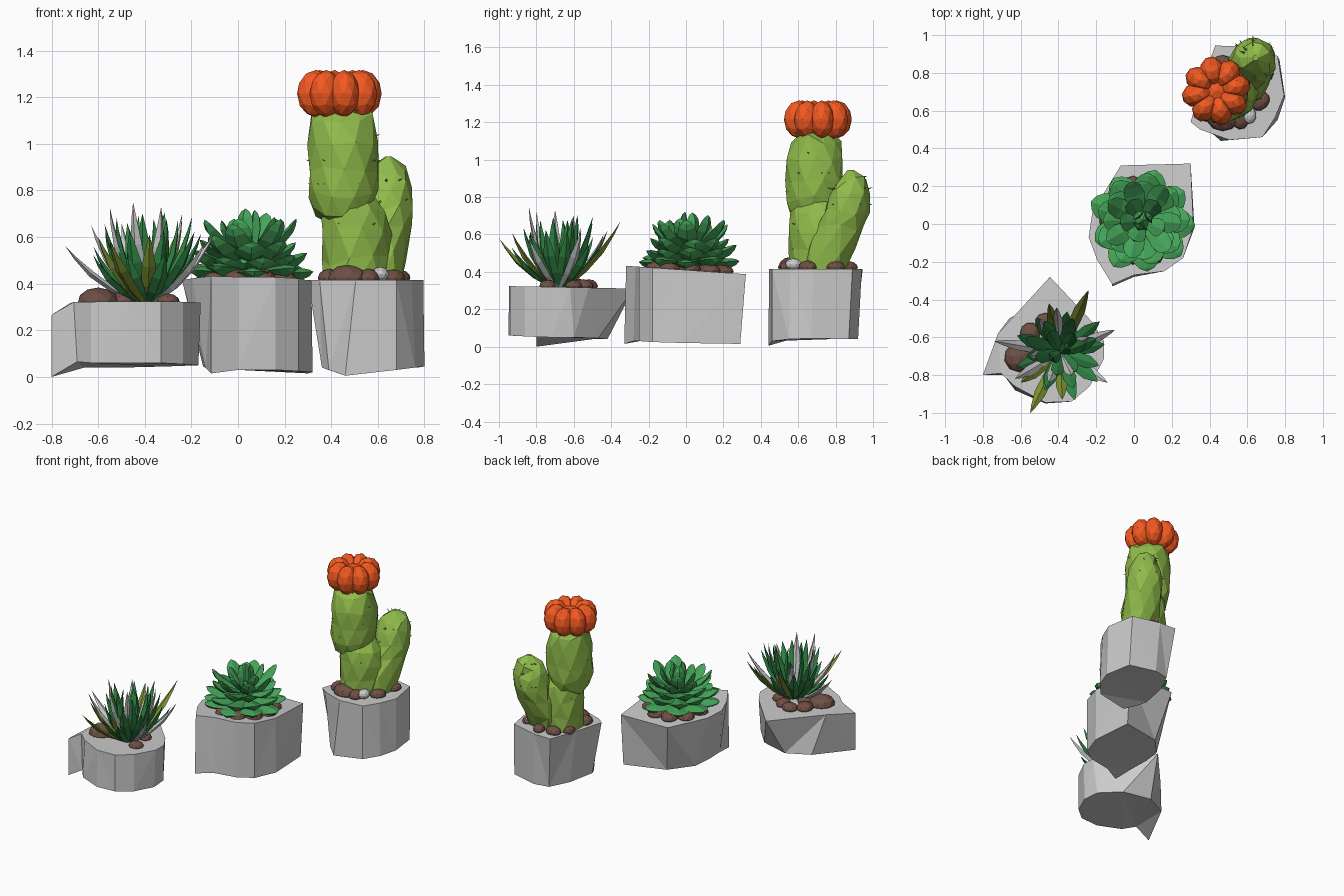
import bpy, bmesh, math, random
from mathutils import Vector, Matrix

if "Cube" in bpy.data.objects:
    bpy.data.objects.remove(bpy.data.objects["Cube"])

random.seed(7)
TAU = 2 * math.pi


def material(name, rgb):
    m = bpy.data.materials.new(name)
    m.diffuse_color = (*rgb, 1)
    m.use_nodes = True
    m.node_tree.nodes["Principled BSDF"].inputs["Base Color"].default_value = m.diffuse_color
    return m


BROWN = material("stone_brown", (0.16, 0.08, 0.06))
DARK = material("leaf_dark_green", (0.03, 0.24, 0.06))
OLIVE = material("leaf_olive", (0.2, 0.28, 0.03))
GREEN = material("rosette_green", (0.06, 0.38, 0.1))
LIME = material("cactus_green", (0.28, 0.5, 0.07))
ORANGE = material("bloom_orange", (0.9, 0.1, 0.015))


def finish(name, bm, mat=None):
    bmesh.ops.remove_doubles(bm, verts=bm.verts, dist=0.0004)
    bmesh.ops.recalc_face_normals(bm, faces=bm.faces)
    me = bpy.data.meshes.new(name)
    bm.to_mesh(me)
    bm.free()
    ob = bpy.data.objects.new(name, me)
    bpy.context.collection.objects.link(ob)
    if mat:
        me.materials.append(mat)
    return ob


def loft(bm, rings):
    vs = [[bm.verts.new(p) for p in r] for r in rings]
    n = len(vs[0])
    for a, b in zip(vs, vs[1:]):
        for i in range(n):
            j = (i + 1) % n
            bm.faces.new((a[i], a[j], b[j], b[i]))
    bm.faces.new(vs[0][::-1])
    bm.faces.new(vs[-1])


def pot(name, top, bottom, z0, slope, drops={}):
    bm = bmesh.new()
    rim = [(x, y, z0 + slope * y - drops.get(i, 0)) for i, (x, y) in enumerate(top)]
    loft(bm, [bottom, rim])
    bmesh.ops.triangulate(bm, faces=bm.faces)
    finish(name, bm)


def ellipsoid(bm, c, s, turn=0, sub=2):
    mat = Matrix.Translation(c) @ Matrix.Rotation(turn, 4, 'Z') @ Matrix.Diagonal((*s, 1))
    bmesh.ops.create_icosphere(bm, subdivisions=sub, radius=1, matrix=mat)


def leaf(bm, base, tip, width, thick, sag, profile):
    base, tip = Vector(base), Vector(tip)
    d = (tip - base).normalized()
    side = d.cross(Vector((0, 0, 1))).normalized()
    up = side.cross(d)
    rings = []
    for t, w in profile:
        c = base.lerp(tip, t) - up * sag * 4 * t * (1 - t)
        sw, st = side * width / 2 * w, up * thick / 2 * w
        rings.append([c + sw, c + st * 0.6, c - sw, c - st])
    loft(bm, rings)


# Faceted concrete pots
pot("low_pot",
    [(-.445, -.28), (-.22, -.52), (-.16, -.62), (-.16, -.715), (-.235, -.86), (-.33, -.94),
     (-.47, -.945), (-.63, -.86), (-.705, -.79), (-.8, -.8), (-.72, -.58)],
    [(-.5, -.42, .04), (-.3, -.47, .045), (-.18, -.6, .05), (-.17, -.72, .05), (-.235, -.86, .055),
     (-.33, -.94, .06), (-.47, -.95, .06), (-.63, -.88, .06), (-.69, -.8, .065), (-.8, -.8, .0),
     (-.66, -.5, .04)], .305, -.02, {9: .055})
pot("middle_pot",
    [(-.07, .31), (.3, .32), (.315, -.02), (.26, -.18), (.16, -.25), (0, -.27),
     (-.115, -.32), (-.195, -.19), (-.24, -.07), (-.22, .065)],
    [(0, .22, .03), (.3, .29, .015), (.32, -.02, .02), (.26, -.18, .025), (.16, -.25, .03),
     (0, -.28, .03), (-.115, -.33, .015), (-.14, -.19, .04), (-.15, -.05, .045), (-.13, .08, .04)],
    .41, -.07)
pot("tall_pot",
    [(.43, .945), (.56, .94), (.76, .89), (.795, .68), (.745, .56), (.68, .46),
     (.505, .445), (.35, .5), (.3, .54), (.36, .75)],
    [(.47, .9, .04), (.58, .92, .04), (.77, .87, .04), (.8, .67, .045), (.76, .55, .04),
     (.68, .46, .03), (.46, .44, .005), (.39, .5, .03), (.36, .56, .04), (.4, .76, .04)],
    .415, 0)

# Brown stones
bm = bmesh.new()
for x, y, r in [(-.6, -.7, .09), (-.47, -.52, .055), (-.55, -.58, .06), (-.4, -.55, .055),
                (-.3, -.74, .05), (-.5, -.66, .06), (-.33, -.6, .05)]:
    ellipsoid(bm, (x, y, .325), (r, r * .9, r * .65), x * 20)
finish("low_pot_stones", bm, BROWN)
bm = bmesh.new()
for i in range(10):
    a = i * TAU / 10
    x, y = .05 + .16 * math.cos(a), .02 + .17 * math.sin(a)
    ellipsoid(bm, (x, y, .415 - .07 * y), (.075, .06, .04), a)
finish("middle_pot_stones", bm, BROWN)
bm = bmesh.new()
for x, y, r in [(.47, .56, .085), (.39, .6, .06), (.56, .56, .06), (.67, .65, .055), (.4, .77, .05),
                (.47, .85, .055), (.57, .87, .05), (.7, .8, .05)]:
    ellipsoid(bm, (x, y, .425), (r, r * .8, r * .65), x * 20)
finish("tall_pot_stones", bm, BROWN)

# Pale pebbles
bm = bmesh.new()
ellipsoid(bm, (.61, .575, .44), (.038, .045, .032))
finish("pale_pebble", bm)

# Spiky aloe
SPIKE = [(0, .55), (.3, .95), (.6, 1), (.85, .45), (1, .01)]
AX, AY, AZ = -.39, -.68, .32


def aloe_leaves(name, mat, tips, width):
    bm = bmesh.new()
    for x, y, z in tips:
        base = (AX + (x - AX) * .1, AY + (y - AY) * .1, AZ)
        leaf(bm, base, (x, y, z), width, .035, .025, SPIKE)
    finish(name, bm, mat)


green_tips = []
for n, r, z in [(9, .25, .57), (8, .21, .65), (6, .13, .68), (2, .04, .66)]:
    for i in range(n):
        a = (i + random.uniform(-.3, .3)) * TAU / n + r * 9
        q = r * random.uniform(.85, 1.1)
        green_tips.append((AX + q * math.cos(a), AY + q * math.sin(a), z + random.uniform(-.05, .05)))
aloe_leaves("aloe_green_leaves", DARK, green_tips, .068)
aloe_leaves("aloe_grey_leaves", None,
            [(-.14, -.84, .58), (-.1, -.56, .62), (-.74, -.62, .56), (-.45, -.84, .75), (-.55, -.7, .73),
             (-.33, -.8, .73), (-.24, -.6, .7), (-.5, -.5, .66), (-.63, -.82, .65), (-.41, -.44, .6)], .052)
aloe_leaves("aloe_olive_leaves", OLIVE,
            [(-.55, -1.0, .58), (-.24, -.35, .67), (-.6, -.84, .6), (-.38, -.93, .61), (-.45, -.42, .62)], .06)

# Rosette succulent: plump flat petals below, sharper upright ones above
PETAL = [(0, .45), (.25, .75), (.55, 1), (.8, .85), (.93, .5), (1, .02)]
bm = bmesh.new()
for n, r, z, bz, w, th, sag in [(9, .285, .465, .45, .16, .075, .005), (9, .255, .53, .48, .15, .07, .02),
                                (8, .215, .595, .51, .14, .06, .02), (7, .215, .67, .53, .11, .05, .025),
                                (5, .12, .69, .54, .1, .045, .015), (3, .03, .72, .54, .08, .05, .01)]:
    for i in range(n):
        a = (i + random.uniform(-.15, .15)) * TAU / n + z * 12
        c, s = math.cos(a), math.sin(a)
        q = r * random.uniform(.94, 1.03)
        leaf(bm, (.045 + .02 * c, .02 + .02 * s, bz),
             (.045 + q * c, .02 + q * s, z + random.uniform(-.02, .015)), w, th, sag, PETAL)
ellipsoid(bm, (.045, .02, .5), (.07, .07, .1), 0, 1)
finish("rosette_leaves", bm, GREEN)


# Cactus: faceted bulging segments with tiny spines
def column(name, path, sides, spines):
    bm = bmesh.new()
    rings = []
    for k, (x, y, z, r) in enumerate(path):
        ring = []
        for i in range(sides):
            a = (i + .5 * (k % 2)) * TAU / sides
            q = r * random.uniform(.97, 1.07)
            ring.append((x + q * math.cos(a), y + q * math.sin(a), z + random.uniform(-.025, .025) * (r > .06)))
        rings.append(ring)
    loft(bm, rings)
    bmesh.ops.triangulate(bm, faces=bm.faces)
    for _ in range(spines):
        x, y, z, r = path[random.randrange(2, len(path) - 1)]
        d = Vector((1, 0, .25)).normalized()
        d.rotate(Matrix.Rotation(random.uniform(0, TAU), 3, 'Z'))
        m = Matrix.Translation(Vector((x, y, z)) + d * r) @ d.to_track_quat('Z', 'Y').to_matrix().to_4x4()
        bmesh.ops.create_cone(bm, segments=4, radius1=.006, radius2=0, depth=.035, cap_ends=True, matrix=m)
    finish(name, bm, LIME)


column("cactus_base", [(.5, .695, .4, .14), (.505, .7, .5, .145), (.505, .7, .62, .15), (.5, .7, .72, .14),
                       (.5, .7, .79, .07)], 9, 5)
column("cactus_head", [(.45, .69, .66, .06), (.45, .685, .71, .12), (.45, .685, .79, .145), (.455, .685, .89, .155),
                       (.455, .69, 1.0, .15), (.445, .695, 1.11, .13), (.44, .7, 1.17, .07)], 10, 18)
column("cactus_arm", [(.585, .74, .4, .115), (.6, .78, .52, .125), (.615, .83, .63, .125), (.63, .865, .73, .12),
                      (.635, .875, .82, .11), (.64, .88, .89, .08), (.645, .88, .945, .015)], 9, 14)

# Orange bloom: ring of plump lobes around a core
bm = bmesh.new()
for i in range(8):
    a = i * TAU / 8 + .2
    ellipsoid(bm, (.435 + .102 * math.cos(a), .705 + .102 * math.sin(a), 1.215), (.083, .066, .102), a)
ellipsoid(bm, (.435, .705, 1.2), (.09, .09, .085))
finish("orange_bloom", bm, ORANGE)
